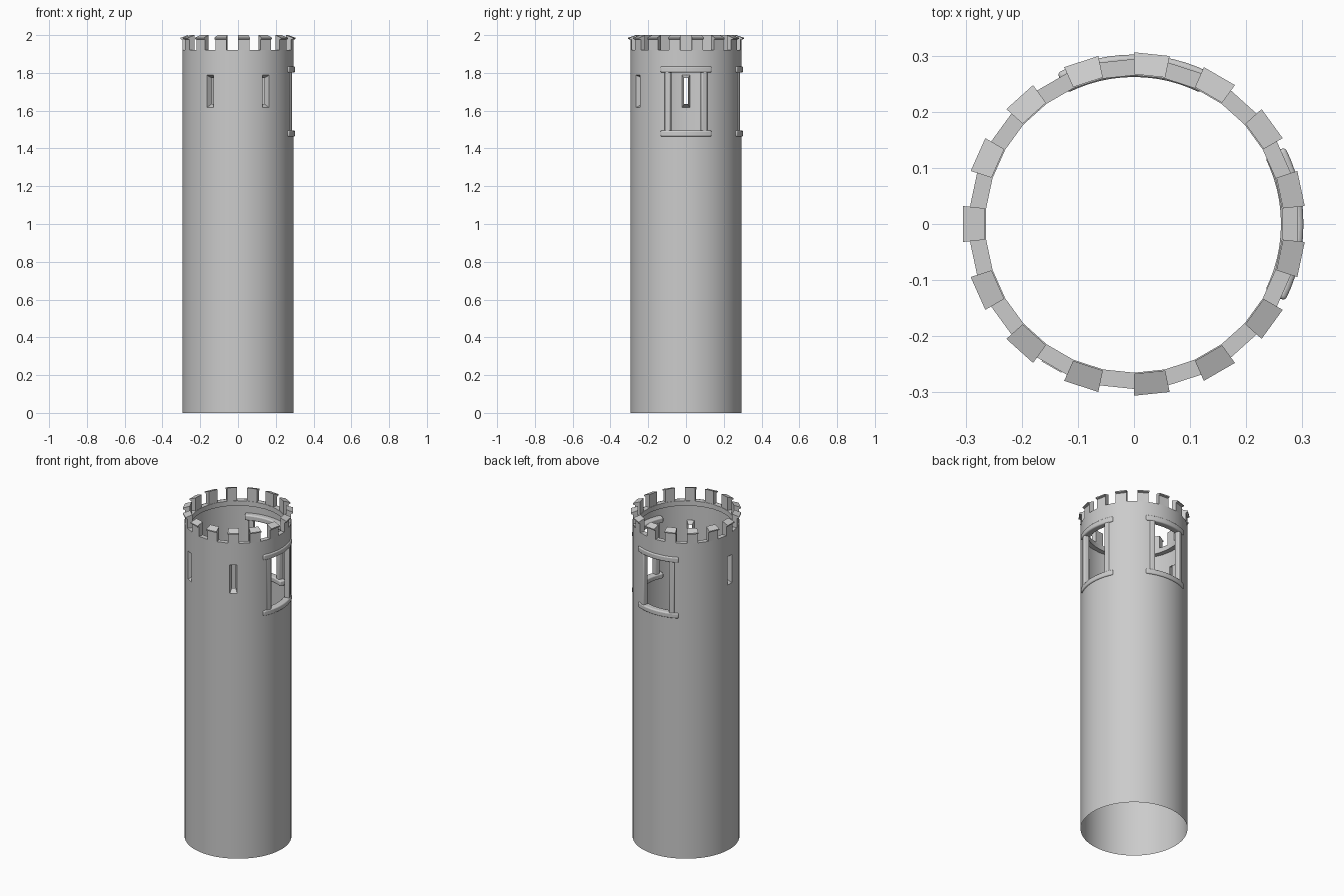
import bpy, bmesh
from math import sin, cos, radians

if "Cube" in bpy.data.objects:
    bpy.data.objects.remove(bpy.data.objects["Cube"], do_unlink=True)

stone = bpy.data.materials.new("grey_stone")
stone.use_nodes = True
GREY = (0.6, 0.6, 0.6, 1)
stone.diffuse_color = GREY
stone.node_tree.nodes["Principled BSDF"].inputs["Base Color"].default_value = GREY

R, INNER = 0.295, 0.265          # outer and inner wall radius
RIM = 1.92                       # foot of the battlements
WINDOWS, SLITS = (0, 90), (180, 240, 300)
WIN_Z, SLIT_Z = (1.48, 1.81), (1.616, 1.788)
WIN_HALF, SLIT_HALF = 20, 4      # half widths in degrees


def polar(r, deg, z):
    return (r * cos(radians(deg)), r * sin(radians(deg)), z)


def finish(name, bm, bevel=0):
    bmesh.ops.recalc_face_normals(bm, faces=bm.faces)
    mesh = bpy.data.meshes.new(name)
    bm.to_mesh(mesh)
    bm.free()
    mesh.materials.append(stone)
    obj = bpy.data.objects.new(name, mesh)
    bpy.context.collection.objects.link(obj)
    if bevel:
        mod = obj.modifiers.new("soft_edges", "BEVEL")
        mod.width, mod.segments = bevel, 3
        mod.limit_method, mod.angle_limit = "ANGLE", radians(40)
    bpy.ops.object.select_all(action="DESELECT")
    obj.select_set(True)
    bpy.context.view_layer.objects.active = obj
    bpy.ops.object.shade_smooth_by_angle(angle=radians(35))
    return obj


def sweep(bm, profile, start, end, steps):
    """Turn an (r, z) profile about the axis; close the ends unless it is a full ring."""
    full = end - start == 360
    count = steps if full else steps + 1
    rings = [[bm.verts.new(polar(r, start + (end - start) * i / steps, z)) for r, z in profile]
             for i in range(count)]
    n = len(profile)
    for i in range(steps):
        a, b = rings[i], rings[(i + 1) % count]
        for j in range(n):
            k = (j + 1) % n
            bm.faces.new((a[j], a[k], b[k], b[j]))
    if not full:
        bm.faces.new(rings[0])
        bm.faces.new(rings[-1])


def box(r0, r1, z0, z1):
    return [(r0, z0), (r1, z0), (r1, z1), (r0, z1)]


def within(deg, centres, half):
    return any(abs((deg - c + 180) % 360 - 180) < half for c in centres)


# Thin round wall, with the windows and slits left open
bm = bmesh.new()
levels = [0, WIN_Z[0], SLIT_Z[0], SLIT_Z[1], WIN_Z[1], RIM]
STEP = 2
grid = [[bm.verts.new(polar(R, d, z)) for d in range(0, 360, STEP)] for z in levels]
cols = len(grid[0])
for row in range(len(levels) - 1):
    mid_z = (levels[row] + levels[row + 1]) / 2
    for c in range(cols):
        mid = (c + 0.5) * STEP
        if WIN_Z[0] < mid_z < WIN_Z[1] and within(mid, WINDOWS, WIN_HALF):
            continue
        if SLIT_Z[0] < mid_z < SLIT_Z[1] and within(mid, SLITS, SLIT_HALF):
            continue
        n = (c + 1) % cols
        bm.faces.new((grid[row][c], grid[row][n], grid[row + 1][n], grid[row + 1][c]))
finish("tower_wall", bm)

# Rim under the battlements
bm = bmesh.new()
sweep(bm, box(INNER, R - 0.001, RIM - 0.03, RIM), 6, 366, 30)
finish("top_rim", bm)

# Battlements with sloping, overhanging caps
bm = bmesh.new()
merlon = [(INNER + 0.002, RIM - 0.004), (R, RIM - 0.004), (R, 1.976),
          (0.306, 1.979), (0.306, 1.986), (INNER + 0.002, 2.0)]
for i in range(15):
    centre = 180 + i * 24
    sweep(bm, merlon, centre - 6, centre + 6, 1)
finish("battlements", bm)

# Window surrounds: curved lintel and sill with two upright posts
for side, centre in zip(("left", "back"), WINDOWS):
    for part, z0, z1 in (("sill", 1.463, 1.495), ("lintel", 1.802, 1.835)):
        bm = bmesh.new()
        sweep(bm, box(0.262, 0.302, z0, z1), centre - 27, centre + 27, 12)
        finish(f"{side}_window_{part}", bm, 0.007)
    bm = bmesh.new()
    for s in (-1, 1):
        sweep(bm, box(0.268, 0.299, 1.485, 1.812), centre + s * 19.5 - 3, centre + s * 19.5 + 3, 2)
    finish(f"{side}_window_posts", bm, 0.006)

# Splayed reveals of the arrow slits, narrowing inwards
bm = bmesh.new()
for centre in SLITS:
    loops = []
    for r, half, z0, z1 in ((R, SLIT_HALF, *SLIT_Z), (INNER, 2.3, 1.634, 1.774)):
        corners = ((-half, z0), (half, z0), (half, z1), (-half, z1))
        loops.append([bm.verts.new(polar(r, centre + d, z)) for d, z in corners])
    outer, inner = loops
    for j in range(4):
        k = (j + 1) % 4
        bm.faces.new((outer[j], outer[k], inner[k], inner[j]))
finish("arrow_slit_reveals", bm)
